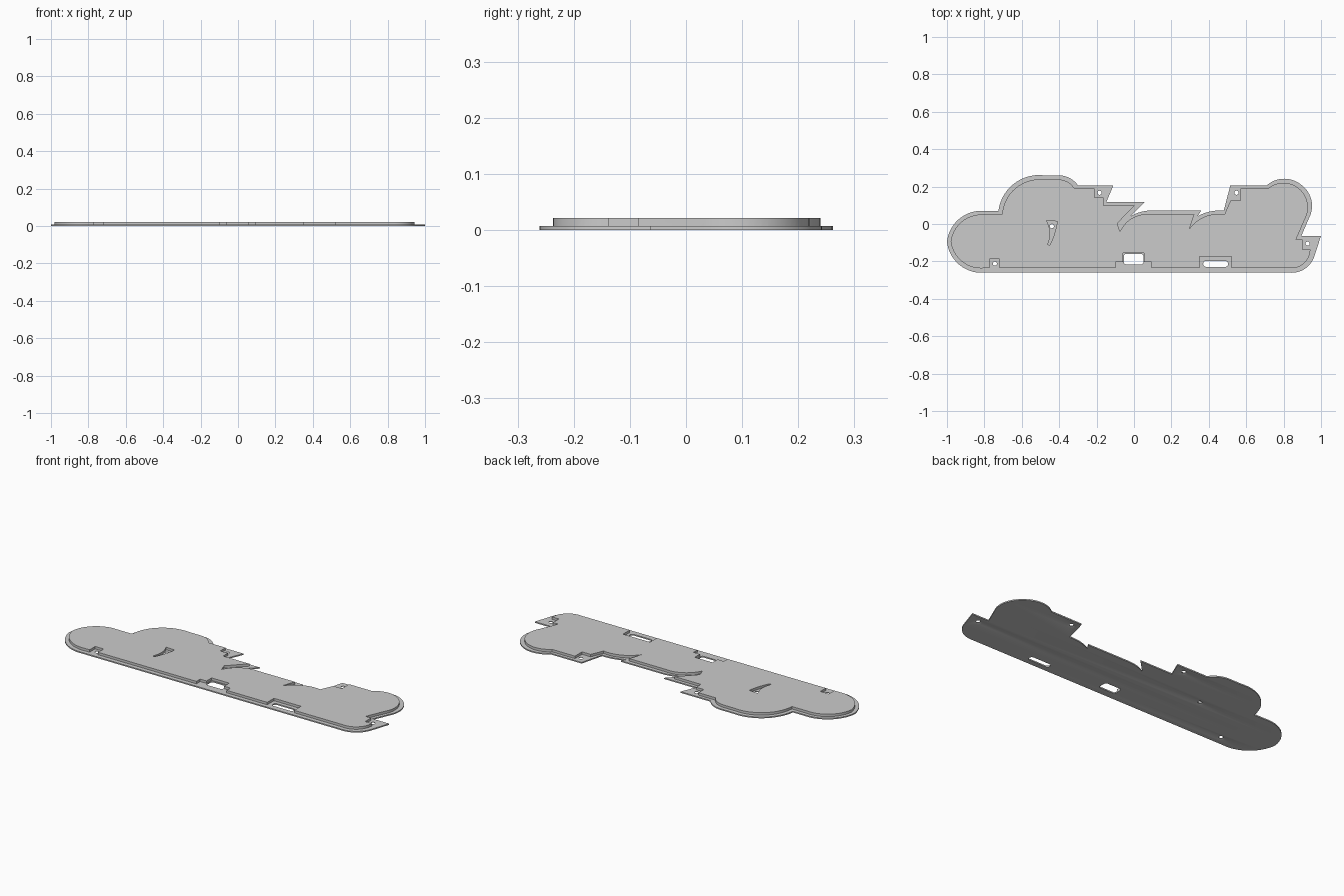
import bpy, bmesh, math
from mathutils import Vector, Matrix

if "Cube" in bpy.data.objects:
    bpy.data.objects.remove(bpy.data.objects["Cube"])


def arc(p, m, q, n=14):
    """Points of the circular arc from p through m to q (p left out)."""
    ax, ay, bx, by, cx, cy = *p, *m, *q
    d = 2 * (ax * (by - cy) + bx * (cy - ay) + cx * (ay - by))
    a2, b2, c2 = ax * ax + ay * ay, bx * bx + by * by, cx * cx + cy * cy
    ux = (a2 * (by - cy) + b2 * (cy - ay) + c2 * (ay - by)) / d
    uy = (a2 * (cx - bx) + b2 * (ax - cx) + c2 * (bx - ax)) / d
    r = math.hypot(ax - ux, ay - uy)
    t = [math.atan2(y - uy, x - ux) for x, y in (p, m, q)]
    sweep, mid = (t[2] - t[0]) % math.tau, (t[1] - t[0]) % math.tau
    if mid > sweep:
        sweep -= math.tau
    return [(ux + r * math.cos(t[0] + sweep * i / n),
             uy + r * math.sin(t[0] + sweep * i / n)) for i in range(1, n + 1)]


def trace(path):
    """Two numbers: line to a point. Four numbers: arc through one point to another."""
    pts = [path[0]]
    for s in path[1:]:
        pts += [s] if len(s) == 2 else arc(pts[-1], s[:2], s[2:])
    return pts


def circle(x, y, r, n=20):
    return [(x + r * math.cos(math.tau * i / n), y + r * math.sin(math.tau * i / n)) for i in range(n)]


def round_rect(x0, x1, y0, y1, r, n=5):
    pts = []
    for k, (x, y) in enumerate([(x1 - r, y1 - r), (x0 + r, y1 - r), (x0 + r, y0 + r), (x1 - r, y0 + r)]):
        for i in range(n + 1):
            a = math.pi / 2 * (k + i / n)
            pts.append((x + r * math.cos(a), y + r * math.sin(a)))
    return pts


def slab(name, loops, z0, z1):
    """Filled outline (later loops are holes) extruded from z0 to z1."""
    cu = bpy.data.curves.new(name + "_profile", 'CURVE')
    cu.dimensions, cu.fill_mode, cu.extrude = '2D', 'BOTH', (z1 - z0) / 2
    for loop in loops:
        sp = cu.splines.new('POLY')
        sp.points.add(len(loop) - 1)
        for p, (x, y) in zip(sp.points, loop):
            p.co = (x, y, 0, 1)
        sp.use_cyclic_u = True
    tmp = bpy.data.objects.new(name + "_profile", cu)
    bpy.context.collection.objects.link(tmp)
    dg = bpy.context.evaluated_depsgraph_get()
    me = bpy.data.meshes.new_from_object(tmp.evaluated_get(dg))
    bpy.data.objects.remove(tmp)
    bm = bmesh.new()
    bm.from_mesh(me)
    bmesh.ops.remove_doubles(bm, verts=bm.verts, dist=1e-5)
    bmesh.ops.recalc_face_normals(bm, faces=bm.faces)
    bmesh.ops.translate(bm, verts=bm.verts, vec=(0, 0, (z0 + z1) / 2))
    bm.to_mesh(me)
    bm.free()
    ob = bpy.data.objects.new(name, me)
    bpy.context.collection.objects.link(ob)
    return ob


def combine(ob, other, op):
    mod = ob.modifiers.new(op, 'BOOLEAN')
    mod.operation, mod.object, mod.solver = op, other, 'EXACT'
    bpy.context.view_layer.objects.active = ob
    bpy.ops.object.modifier_apply(modifier=mod.name)
    bpy.data.objects.remove(other)


# Flange: wide outline with mounting tabs
flange = trace([
    (-.80, -.26), (-.941, -.212, -1, -.095), (-.941, .022, -.80, .07), (-.725, .07),
    (-.66, .2, -.48, .26), (-.40, .26), (-.345, .246, -.30, .207),
    (-.11, .207), (-.148, .117), (.056, .117), (-.018, .042), (.035, .064, .1, .073),
    (.36, .073), (.34, .042), (.4, .065, .48, .072), (.515, .207), (.71, .207),
    (.805, .242, .90, .205), (.95, .12, .935, .03), (.895, -.063), (1, -.063),
    (.965, -.17), (.92, -.235, .83, -.26)])
screws = [(-.184, .167), (.548, .167), (.928, -.105), (-.744, -.212), (-.439, -.012)]
slots = [round_rect(-.054, .05, -.216, -.16, .012), round_rect(.37, .503, -.229, -.197, .015)]
plate = slab("cover_plate", [flange] + slots + [circle(x, y, .011) for x, y in screws], 0, .007)

# Raised panel: inset outline with notches round the screws and slots
panel = trace([
    (-.80, -.236), (-.927, -.195, -.98, -.093), (-.927, .008, -.80, .05), (-.705, .05),
    (-.64, .186, -.48, .238), (-.40, .238), (-.355, .225, -.318, .189),
    (-.211, .189), (-.211, .141), (-.163, .141), (-.163, .098), (.003, .098), (-.09, .003),
    (-.075, -.041), (-.02, .025, .09, .052), (.323, .052), (.297, -.025),
    (.365, .033, .484, .052), (.516, .125), (.57, .125), (.57, .189), (.715, .189),
    (.805, .22, .885, .187), (.928, .11, .912, .023), (.866, -.084), (.90, -.084),
    (.90, -.137), (.943, -.137), (.91, -.21, .83, -.236),
    (.521, -.236), (.521, -.175), (.35, -.175), (.35, -.236),
    (.094, -.236), (.094, -.202), (.054, -.202), (.054, -.156), (-.058, -.156), (-.058, -.202),
    (-.098, -.202), (-.098, -.236), (-.719, -.236), (-.719, -.186), (-.773, -.186), (-.773, -.236)])
wedge = trace([(-.468, .018), (-.41, .014), (-.428, -.06, -.45, -.112), (-.462, -.11),
               (-.449, -.045, -.468, .018)])[:-1]
combine(plate, slab("raised_panel", [panel, wedge], .0035, .021), 'UNION')

# Countersinks on the underside
bm = bmesh.new()
for x, y in screws:
    bmesh.ops.create_cone(bm, cap_ends=True, segments=20, radius1=.025, radius2=.009, depth=.006,
                          matrix=Matrix.Translation(Vector((x, y, .002))))
me = bpy.data.meshes.new("countersink_cutter")
bm.to_mesh(me)
bm.free()
cutter = bpy.data.objects.new("countersink_cutter", me)
cutter.hide_render = True
bpy.context.collection.objects.link(cutter)
combine(plate, cutter, 'DIFFERENCE')

# Smooth curved walls, sharp rims
plate.select_set(True)
bpy.context.view_layer.objects.active = plate
bpy.ops.object.shade_smooth_by_angle(angle=math.radians(30))
